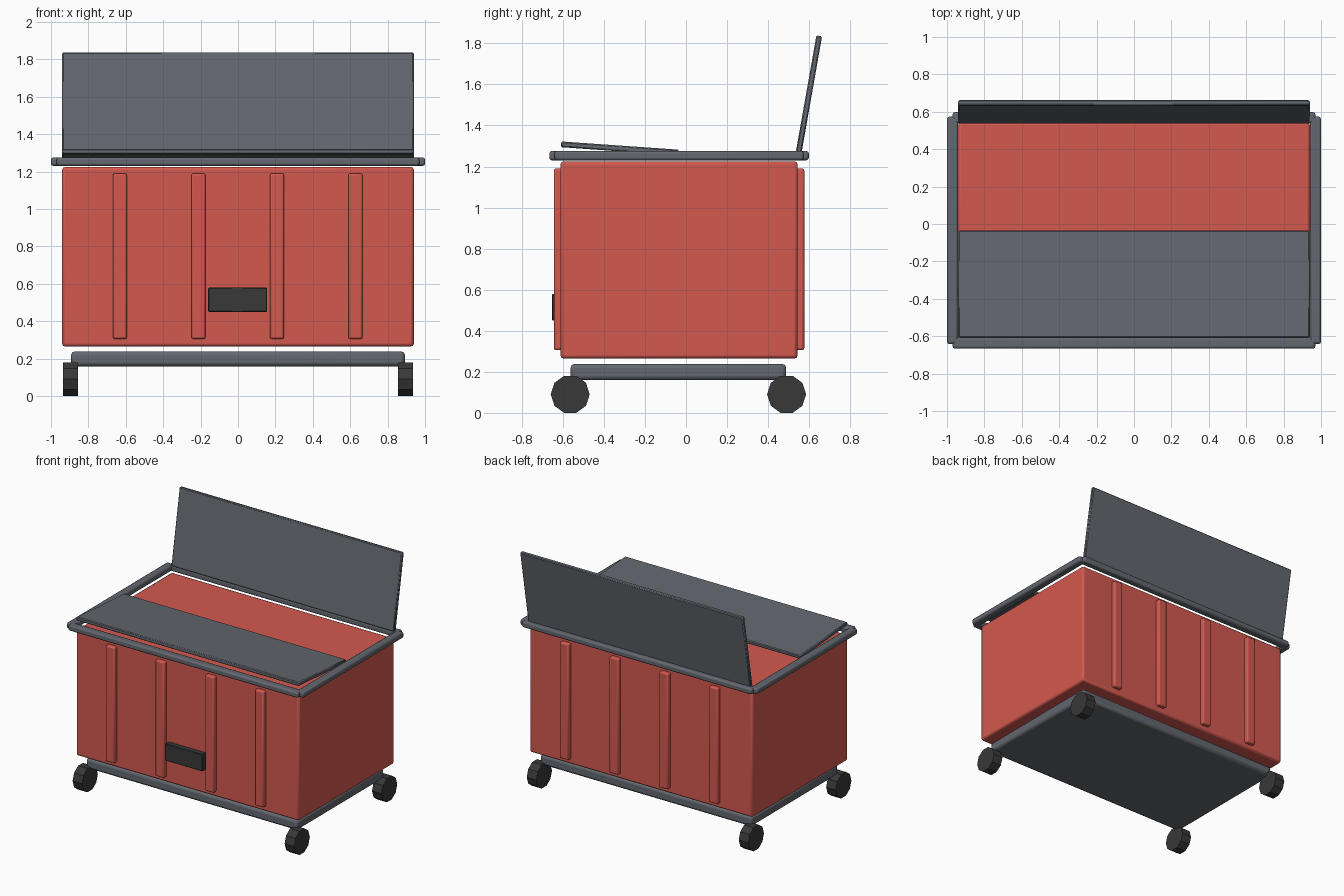
import bpy
import math

cube = bpy.data.objects.get("Cube")
if cube:
    bpy.data.objects.remove(cube, do_unlink=True)

CY = -0.034  # depth centre of the bin


def material(name, rgb):
    m = bpy.data.materials.new(name)
    m.use_nodes = True
    m.diffuse_color = (*rgb, 1)
    m.node_tree.nodes["Principled BSDF"].inputs["Base Color"].default_value = (*rgb, 1)
    return m


RED = material("red plastic", (0.65, 0.10, 0.08))
GREY = material("slate grey", (0.125, 0.136, 0.156))
DARK = material("dark rubber", (0.04, 0.04, 0.04))


def box(name, centre, size, mat, bevel=0.0, segments=2, tilt=0.0):
    bpy.ops.mesh.primitive_cube_add(size=1, location=centre)
    ob = bpy.context.object
    ob.name = name
    ob.scale = size
    bpy.ops.object.transform_apply(location=False, rotation=False, scale=True)
    ob.rotation_euler.x = math.radians(tilt)
    ob.data.materials.append(mat)
    if bevel:
        mod = ob.modifiers.new("soft edges", 'BEVEL')
        mod.width = bevel
        mod.segments = segments
        bpy.ops.object.shade_smooth_by_angle(angle=math.radians(30))
    return ob


# Main container
box("bin_body", (0, CY, 0.745), (1.88, 1.155, 0.96), RED, 0.015)

# Vertical ribs on the front and back
for side, y in (("front", CY - 0.585), ("back", CY + 0.585)):
    for i in range(4):
        box(f"{side}_rib_{i + 1}", (-0.632 + 0.42 * i, y, 0.748),
            (0.075, 0.05, 0.885), RED, 0.01)

# Plate low on the front
box("front_plate", (-0.002, -0.63, 0.515), (0.315, 0.044, 0.13), DARK, 0.004, 1)

# Open rim of four bars
for side, s in (("left", 1), ("right", -1)):
    box(f"{side}_rim", (s * 0.97, CY, 1.253), (0.06, 1.215, 0.045), GREY, 0.012)
for side, s in (("back", 1), ("front", -1)):
    box(f"{side}_rim", (0, CY + s * 0.602, 1.253), (1.94, 0.06, 0.045), GREY, 0.012)

# Two lid halves: the front nearly closed, the back standing open
box("front_lid", (0, -0.322, 1.288), (1.88, 0.575, 0.028), GREY, 0.006, 1, -4)
box("back_lid", (0, 0.599, 1.553), (1.88, 0.575, 0.028), GREY, 0.006, 1, 80)

# Base frame
box("base_frame", (0, CY - 0.003, 0.199), (1.785, 1.05, 0.08), GREY, 0.02)

# Wheels at the corners
for side, x in (("left", 0.895), ("right", -0.895)):
    for end, y in (("front", -0.564), ("back", 0.49)):
        bpy.ops.mesh.primitive_cylinder_add(
            vertices=10, radius=0.095, depth=0.08, location=(x, y, 0.0904),
            rotation=(0, math.pi / 2, 0))
        wheel = bpy.context.object
        wheel.name = f"{end}_{side}_wheel"
        # Turn so that a flat side rests on the ground
        wheel.rotation_euler = (math.pi / 10 * 0, math.pi / 2, 0)
        wheel.data.materials.append(DARK)
